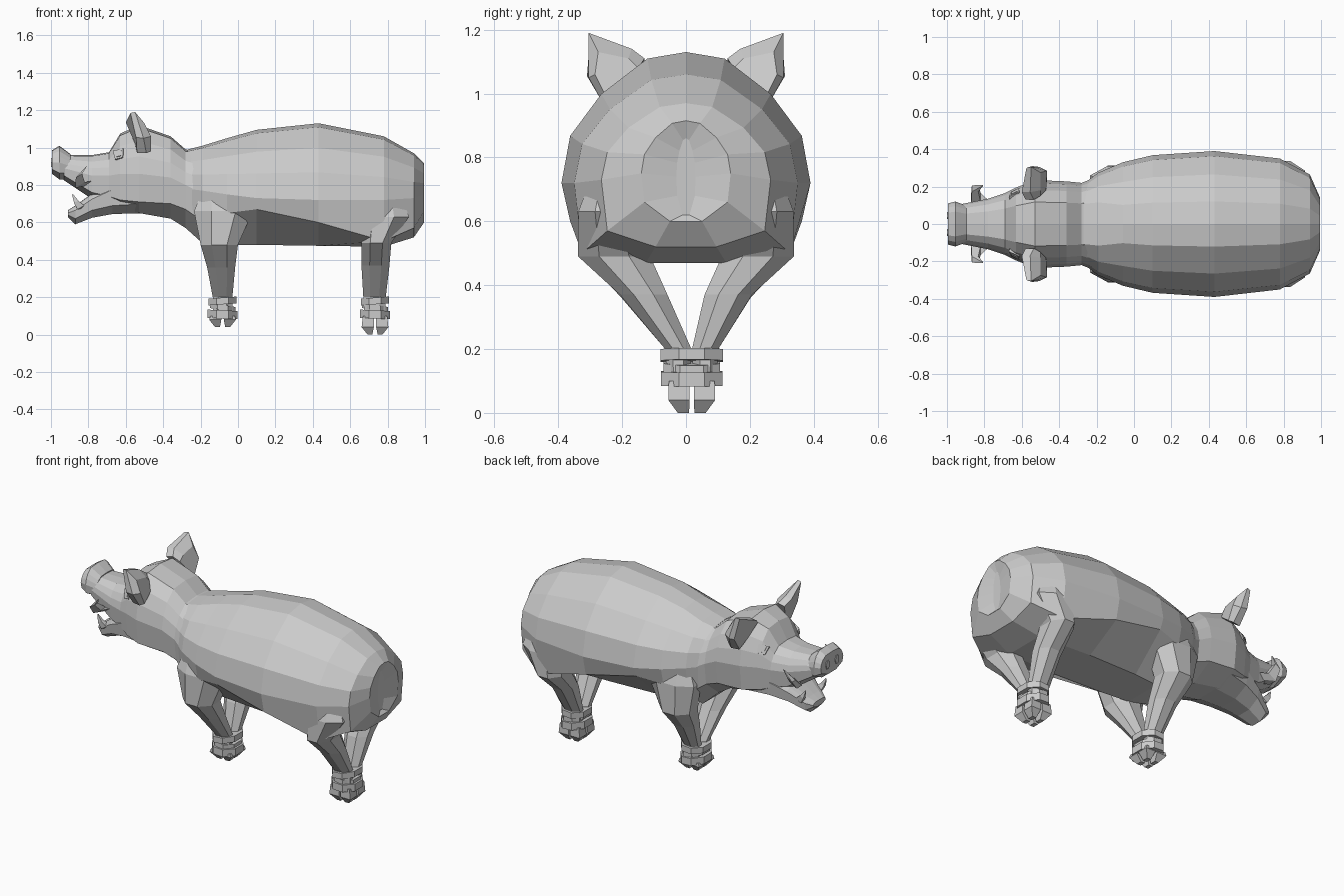
import bpy
import bmesh
import math
from mathutils import Vector

if "Cube" in bpy.data.objects:
    bpy.data.objects.remove(bpy.data.objects["Cube"], do_unlink=True)

GREY = (0.6, 0.6, 0.6, 1)
grey = bpy.data.materials.new("plain grey")
grey.use_nodes = True
grey.diffuse_color = GREY
grey.node_tree.nodes["Principled BSDF"].inputs["Base Color"].default_value = GREY


def loft(name, rings):
    """Skin equal-length point rings into one closed flat-shaded solid."""
    bm = bmesh.new()
    rows = [[bm.verts.new(p) for p in ring] for ring in rings]
    n = len(rows[0])
    for a, b in zip(rows, rows[1:]):
        for i in range(n):
            j = (i + 1) % n
            bm.faces.new((a[i], a[j], b[j], b[i]))
    bm.faces.new(rows[0])
    bm.faces.new(rows[-1])
    bmesh.ops.recalc_face_normals(bm, faces=bm.faces[:])
    mesh = bpy.data.meshes.new(name)
    bm.to_mesh(mesh)
    bm.free()
    mesh.materials.append(grey)
    obj = bpy.data.objects.new(name, mesh)
    bpy.context.collection.objects.link(obj)


def section(x, top, bottom, width, mid, low, crest=.31):
    """Symmetric barrel cross-section; crest is the share of flat top."""
    up = top - mid
    half = [(0, top), (crest, mid + up * .95), ((crest + 1.05) / 2, mid + up * .68),
            (.93, mid + up * .36), (1, mid), (.93, low), (.36, bottom), (0, bottom)]
    pts = half + [(-y, z) for y, z in half[-2:0:-1]]
    return [(x, y * width, z) for y, z in pts]


def oval(cx, cy, z, rx, ry, sides=8, tilt=0):
    turn = math.pi / sides
    return [(cx + rx * math.cos(turn + a), cy + ry * math.sin(turn + a),
             z + tilt * math.cos(turn + a))
            for a in (math.tau * i / sides for i in range(sides))]


def mirrored(points, s):
    return [(x, s * y, z) for x, y, z in points]


# Trunk: x, top, bottom, half width, widest height, lower flank height
loft("body", [section(*r) for r in (
    (-.27, .99, .57, .215, .78, .66, .5),
    (-.19, 1.01, .50, .275, .77, .64, .42),
    (-.06, 1.05, .48, .33, .75, .65),
    (.10, 1.095, .48, .368, .73, .67),
    (.43, 1.13, .475, .39, .72, .60),
    (.78, 1.06, .47, .35, .72, .50),
    (.94, .97, .52, .265, .73, .57),
    (.995, .915, .60, .14, .75, .66),
    (.975, .86, .62, .03, .74, .68))])

# Neck, skull and upper snout
loft("head", [section(*r, .5) for r in (
    (-.18, .97, .48, .26, .75, .60),
    (-.28, .99, .57, .22, .80, .67),
    (-.36, 1.06, .62, .228, .84, .70),
    (-.53, 1.12, .65, .235, .86, .71),
    (-.63, 1.075, .67, .195, .86, .72),
    (-.69, .975, .70, .165, .85, .74),
    (-.78, .96, .725, .135, .85, .76),
    (-.93, .96, .825, .105, .89, .85))])

# Lower jaw
loft("lower_jaw", [section(*r, .6) for r in (
    (-.48, .84, .65, .21, .80, .70),
    (-.67, .81, .645, .165, .775, .69),
    (-.78, .755, .625, .128, .725, .665),
    (-.87, .69, .59, .088, .665, .62),
    (-.91, .665, .63, .06, .65, .64))])

# Snout disc
loft("snout", [section(*r, .55) for r in (
    (-.895, .965, .825, .098, .90, .86),
    (-.955, 1.01, .83, .12, .92, .865),
    (-.995, .985, .86, .11, .92, .885))])

for s, side in ((1, "right"), (-1, "left")):
    # Nostrils
    loft(f"{side}_nostril", [[(x, s * .045 + .018 * math.cos(a), .92 + .028 * math.sin(a))
                             for a in (math.tau * i / 6 for i in range(6))]
                            for x in (-.98, -1)])

    # Eye as a rim and a raised slanted plate
    outline = [(-.668, .142, .98), (-.655, .168, .935), (-.615, .187, .945), (-.612, .167, .992)]
    for part, scale, lift in (("eye_rim", 1, .006), ("eye", .6, .01)):
        mid = sum((Vector(p) for p in outline), Vector()) / 4
        ring = [mid + (Vector(p) - mid) * scale for p in outline]
        loft(f"{side}_{part}", [mirrored([p + Vector((-.3, .8, .5)) * d for p in ring], s)
                               for d in (-.02, lift)])

    # Ear: slanted leaf that cups outward
    front = [(-.58, .13, 1.10), (-.60, .17, 1.135), (-.575, .30, 1.185),
             (-.545, .31, 1.055), (-.54, .25, .97), (-.55, .18, 1.02)]
    middle = [(-.535, .13, 1.11), (-.555, .17, 1.14), (-.55, .305, 1.19),
              (-.505, .305, 1.05), (-.49, .26, .97), (-.50, .17, 1.03)]
    back = [(-.50, .15, 1.08), (-.50, .18, 1.11), (-.50, .275, 1.13),
            (-.465, .285, 1.06), (-.465, .245, .98), (-.47, .18, 1.03)]
    loft(f"{side}_ear", [mirrored(r, s) for r in (front, middle, back)])

    # Tusks: tapering square tubes along short curves
    tusks = {
        "upper_tusk": ((-.79, .09, .81, .035), (-.845, .14, .80, .036),
                       (-.85, .19, .85, .024), (-.81, .205, .90, .004)),
        "lower_tusk": ((-.80, .07, .69, .028), (-.84, .09, .68, .025),
                       (-.865, .10, .71, .016), (-.885, .10, .75, .003))}
    for part, path in tusks.items():
        loft(f"{side}_{part}", [mirrored(oval(x, y, z, r, r, 4, r * .6), s)
                               for x, y, z, r in path])

# Legs: height, x range, y range; the feet are drawn together off centre
FOOT_Y = .018
legs = {
    "front": ((.82, -.17, -.06, .18, .25), (.66, -.235, .08, .14, .308),
              (.48, -.20, .0, .115, .31), (.36, -.165, -.015, .06, .20),
              (.20, -.135, -.03, .02, .10), (.09, -.135, -.03, .025, .095)),
    "hind": ((.78, .70, .86, .20, .28), (.63, .64, .915, .16, .335),
             (.49, .66, .82, .115, .335), (.37, .66, .81, .06, .205),
             (.20, .67, .79, .02, .10), (.09, .675, .79, .025, .095))}
for end, rows in legs.items():
    cx = (rows[-1][1] + rows[-1][2]) / 2
    floor = .04 if end == "front" else 0
    for s, side in ((1, "right"), (-1, "left")):
        rings = []
        for z, x0, x1, y0, y1 in rows:
            shift = FOOT_Y if z < .3 else 0
            y0, y1 = y0 - shift, y1 - shift
            ring = oval((x0 + x1) / 2, (y0 + y1) / 2, z, (x1 - x0) / 1.85, (y1 - y0) / 1.8)
            rings.append([(x, s * y + shift, z) for x, y, z in ring])
        loft(f"{side}_{end}_leg", rings)

        # Cloven hoof of two pointed toes
        for t, toe in ((-1, "fore"), (1, "rear")):
            x, y = cx + t * .035, FOOT_Y + s * .04
            loft(f"{side}_{end}_{toe}_toe", [
                oval(x, y, .10, .042, .045, 4),
                oval(x + t * .004, y, floor + .04, .046, .047, 4),
                oval(x - t * .008, y - s * .014, floor, .018, .025, 4)])

    # Binding wrapped around the pair of feet
    for i, (z, rx, ry, h, tilt) in enumerate((
            (.18, .082, .106, .018, .006), (.145, .074, .095, .014, -.012),
            (.108, .086, .104, .022, -.004))):
        loft(f"{end}_binding_{i + 1}", [
            oval(cx, FOOT_Y, z + d, rx, ry, 8, tilt) for d in (-h, h)])
